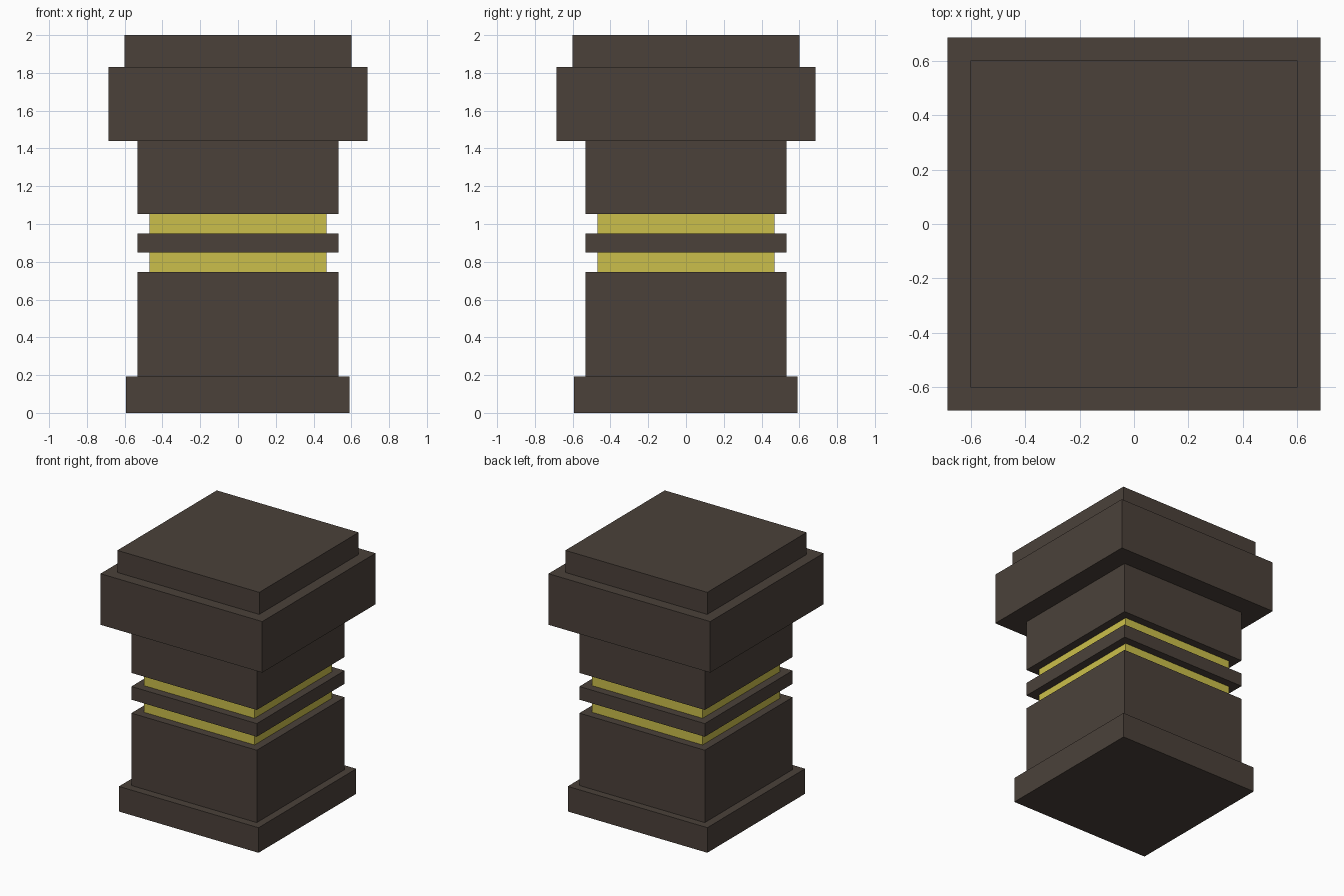
import bpy

if "Cube" in bpy.data.objects:
    bpy.data.objects.remove(bpy.data.objects["Cube"])


def material(name, rgb):
    mat = bpy.data.materials.new(name)
    mat.diffuse_color = (*rgb, 1.0)
    mat.use_nodes = True
    mat.node_tree.nodes["Principled BSDF"].inputs["Base Color"].default_value = mat.diffuse_color
    return mat


dark = material("dark_stone", (0.07, 0.053, 0.042))
yellow = material("yellow_band", (0.60, 0.52, 0.07))


def slab(name, half, z0, z1, mat, cx=0.0):
    """Square block of the given half width between two heights."""
    bpy.ops.mesh.primitive_cube_add(size=1, location=(cx, cx, (z0 + z1) / 2))
    ob = bpy.context.object
    ob.name = name
    ob.scale = (2 * half, 2 * half, z1 - z0)
    bpy.ops.object.transform_apply(location=False, rotation=False, scale=True)
    ob.data.materials.append(mat)


# Plinth and lower shaft
slab("base_plinth", 0.591, 0.0, 0.192, dark, -0.002)
slab("lower_shaft", 0.531, 0.192, 0.746, dark)

# Recessed bands with a collar between them
slab("lower_band", 0.469, 0.746, 0.849, yellow)
slab("middle_collar", 0.531, 0.849, 0.950, dark)
slab("upper_band", 0.469, 0.950, 1.054, yellow)

# Upper shaft and capital
slab("upper_shaft", 0.531, 1.054, 1.44, dark)
slab("capital", 0.685, 1.44, 1.831, dark)
slab("top_cap", 0.601, 1.831, 2.0, dark)
